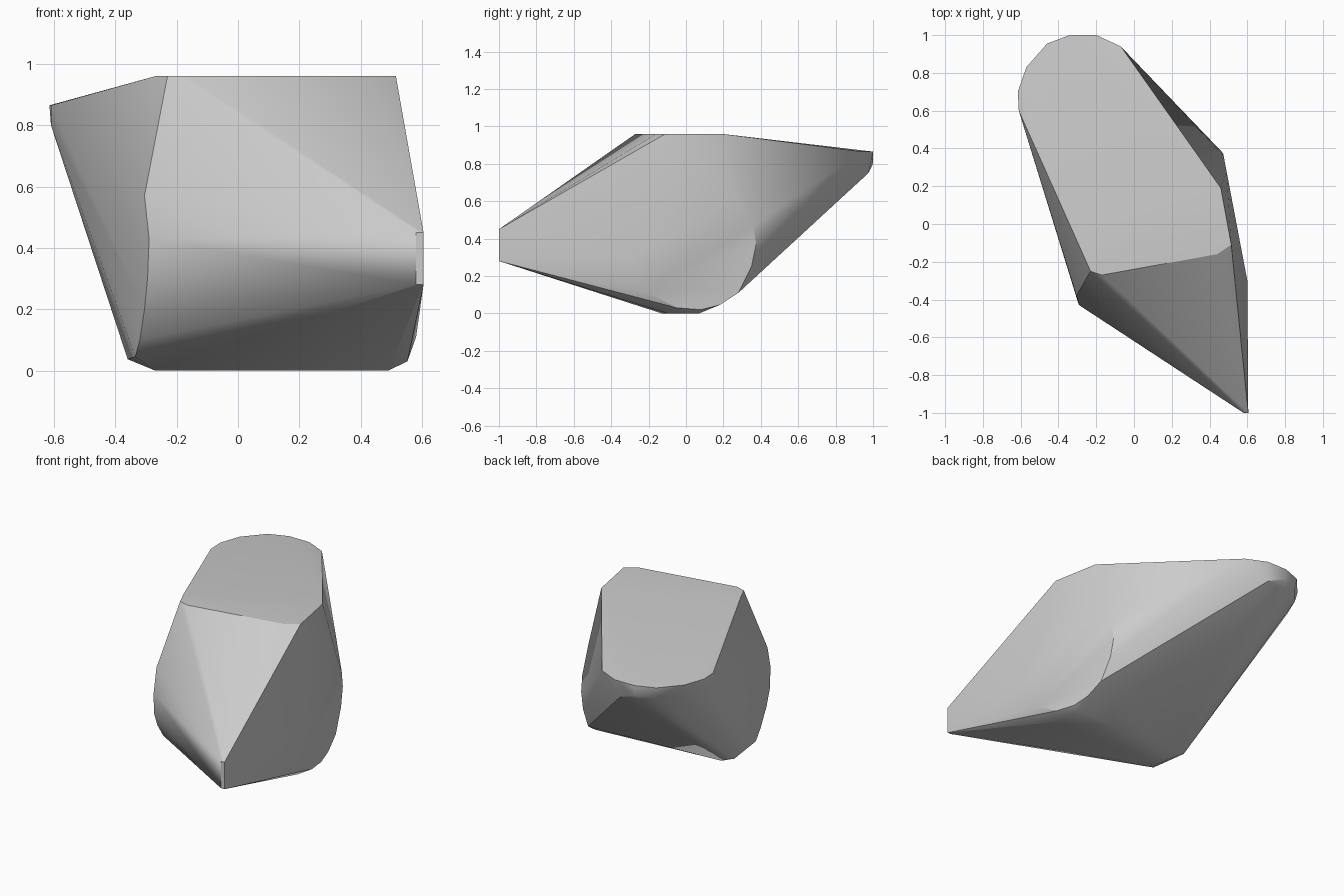
import bpy
import bmesh
import math
from mathutils import Vector

# Remove the default cube only
default_cube = bpy.data.objects.get("Cube")
if default_cube:
    bpy.data.objects.remove(default_cube, do_unlink=True)


def make_material(name, colour):
    """One flat colour for viewport and render."""
    material = bpy.data.materials.new(name)
    material.use_nodes = True
    material.diffuse_color = colour
    shader = material.node_tree.nodes["Principled BSDF"]
    shader.inputs["Base Color"].default_value = colour
    shader.inputs["Roughness"].default_value = 0.9
    return material


def at_height(outline, height):
    """Lift a plan outline of (x, y) points to one level."""
    return [Vector((x, y, height)) for x, y in outline]


def on_right_flank(profile):
    """Place (y, z) points on the gently slanted cleaved flank."""
    return [Vector((min(0.605, 0.543 - 0.19 * y), y, z)) for y, z in profile]


def hull_object(name, points, material, smooth_angle):
    """Wrap a set of corner points in one faceted convex skin."""
    bm = bmesh.new()
    for point in points:
        bm.verts.new(point)
    result = bmesh.ops.convex_hull(bm, input=bm.verts[:])
    leftovers = [item for item in result["geom_interior"] + result["geom_unused"]
                 if isinstance(item, bmesh.types.BMVert)]
    bmesh.ops.delete(bm, geom=list(set(leftovers)), context="VERTS")
    bmesh.ops.recalc_face_normals(bm, faces=bm.faces[:])
    mesh = bpy.data.meshes.new(name)
    bm.to_mesh(mesh)
    bm.free()
    mesh.materials.append(material)
    rock = bpy.data.objects.new(name, mesh)
    bpy.context.collection.objects.link(rock)
    bpy.context.view_layer.objects.active = rock
    rock.select_set(True)
    bpy.ops.object.shade_smooth_by_angle(angle=smooth_angle)
    return rock


# Flat upper table of the boulder
top_table = at_height([(-0.23, -0.25), (-0.17, -0.27), (0.44, -0.16),
                       (0.515, -0.11), (0.46, 0.19), (-0.27, -0.16)], 0.96)

# Thin rounded lip at the raised back end
back_lip = at_height([(-0.61, 0.6), (-0.615, 0.7), (-0.57, 0.83), (-0.46, 0.955),
                      (-0.34, 1), (-0.2, 1), (-0.07, 0.94)], 0.865)
lip_underside = at_height([(-0.61, 0.61), (-0.61, 0.69), (-0.55, 0.83),
                           (-0.45, 0.95), (-0.34, 1)], 0.8)
lip_underside += at_height([(-0.37, 0.95), (-0.22, 0.975)], 0.75)

# Right flank: the sharp front tip and the curved rim towards the back
right_rim = on_right_flank([(-1, 0.45), (-1, 0.28), (-0.3, 0.3), (-0.2, 0.11),
                            (-0.05, 0.03), (0.08, 0.02), (0.18, 0.045),
                            (0.28, 0.11), (0.35, 0.25), (0.375, 0.37),
                            (0.36, 0.47), (0.28, 0.62)])
tip_inner = [Vector((0.58, -1, z)) for z in (0.45, 0.28)]

# Left rim, bending round from the front face to the base
left_rim = [Vector(p) for p in [(-0.305, -0.38, 0.57), (-0.29, -0.43, 0.43),
                                (-0.295, -0.42, 0.3), (-0.305, -0.37, 0.2),
                                (-0.32, -0.29, 0.1), (-0.335, -0.22, 0.045),
                                (-0.36, 0.03, 0.037)]]

# Small patch the boulder rests on
base = at_height([(-0.27, -0.13), (-0.27, 0.03), (0.49, -0.1), (0.49, 0.07)], 0)

stone = make_material("stone grey", (0.6, 0.6, 0.6, 1))
hull_object("boulder",
            top_table + back_lip + lip_underside + right_rim + tip_inner
            + left_rim + base,
            stone, math.radians(30))
